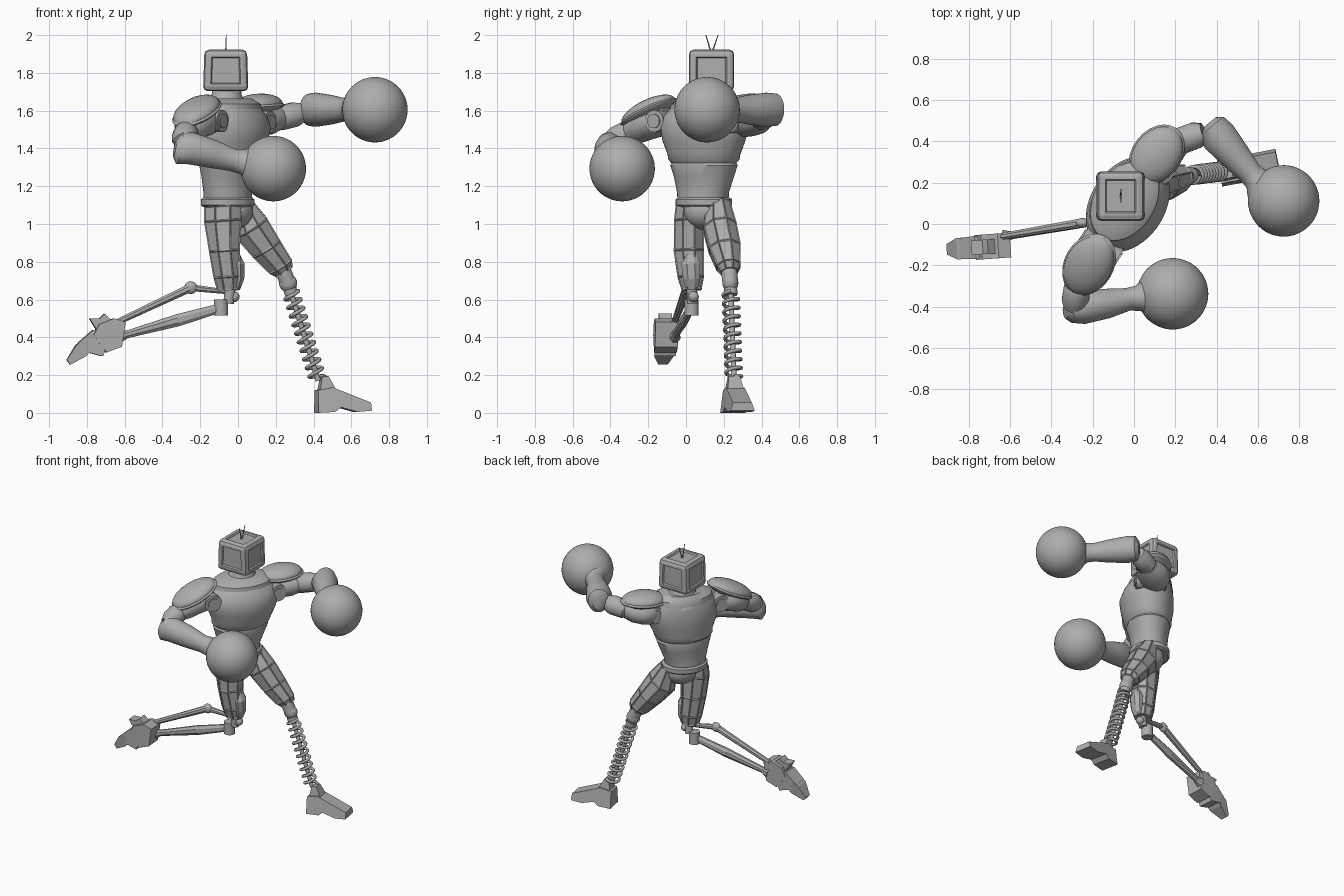
import bpy, bmesh, math
from mathutils import Vector, Matrix

if "Cube" in bpy.data.objects:
    bpy.data.objects.remove(bpy.data.objects["Cube"], do_unlink=True)

grey = bpy.data.materials.new("plain grey")
grey.use_nodes = True
grey.diffuse_color = (.42, .42, .42, 1)
grey.node_tree.nodes["Principled BSDF"].inputs["Base Color"].default_value = grey.diffuse_color

X, Y, Z = Vector((1, 0, 0)), Vector((0, 1, 0)), Vector((0, 0, 1))
YAW = math.radians(-33)
SHOULDER = Vector((-math.sin(YAW), math.cos(YAW), 0))   # toward the left shoulder
FORWARD = Vector((math.cos(YAW), math.sin(YAW), 0))
smooth_parts = []


def finish(bm, name, smooth=True):
    bmesh.ops.recalc_face_normals(bm, faces=bm.faces)
    mesh = bpy.data.meshes.new(name)
    bm.to_mesh(mesh)
    bm.free()
    obj = bpy.data.objects.new(name, mesh)
    bpy.context.collection.objects.link(obj)
    mesh.materials.append(grey)
    if smooth:
        smooth_parts.append(obj)
    return obj


def loft(name, sections, ref=Z, n=24, smooth=True, panel=0, axis=None):
    """Rings (x, y, z, radius along ref, radius across) joined into a closed body."""
    bm = bmesh.new()
    d = axis or (Vector(sections[-1][:3]) - Vector(sections[0][:3])).normalized()
    u = (ref - d * ref.dot(d)).normalized()
    v = d.cross(u)
    rings = []
    for s in sections:
        c, ru, rv = Vector(s[:3]), s[3], s[-1]
        k = 1 / math.cos(math.pi / n)
        angles = [(i + .5) * math.tau / n for i in range(n)]
        rings.append([bm.verts.new(c + u * ru * k * math.cos(a) + v * rv * k * math.sin(a))
                      for a in angles])
    sides = []
    for a, b in zip(rings, rings[1:]):
        for i in range(n):
            j = (i + 1) % n
            sides.append(bm.faces.new((a[i], a[j], b[j], b[i])))
    bm.faces.new(rings[0])
    bm.faces.new(rings[-1])
    bmesh.ops.recalc_face_normals(bm, faces=bm.faces)
    if panel:
        bmesh.ops.inset_individual(bm, faces=sides, thickness=panel, depth=-panel / 2)
    return finish(bm, name, smooth)


def rod(name, a, b, r, r2=None, n=16, smooth=True):
    ref = X if abs((Vector(b) - Vector(a)).normalized().x) < .7 else Y
    return loft(name, [(*a, r), (*b, r2 or r)], ref, n, smooth)


def ball(name, centre, scale, u=32, v=20, frame=None):
    bm = bmesh.new()
    bmesh.ops.create_uvsphere(bm, u_segments=u, v_segments=v, radius=1)
    size = Matrix.Diagonal((*scale, 1))
    bm.transform(Matrix.Translation(centre) @ (frame or Matrix()) @ size)
    return finish(bm, name)


def prism(name, outline, width, origin=(0, 0, 0), yaw=0):
    """Side outline in x and z, with a half width given by a rule."""
    bm = bmesh.new()
    rows = [[bm.verts.new((x, s * width(x, z), z)) for x, z in outline] for s in (-1, 1)]
    for row in rows:
        bm.faces.new(row)
    for i in range(len(outline)):
        j = (i + 1) % len(outline)
        bm.faces.new((rows[0][i], rows[0][j], rows[1][j], rows[1][i]))
    bm.transform(Matrix.Translation(origin) @ Matrix.Rotation(yaw, 4, "Z"))
    return finish(bm, name, False)


# Head: bevelled box with sunk panels and two antennae
bm = bmesh.new()
bmesh.ops.create_cube(bm, size=1)
bm.transform(Matrix.Translation((-.065, .135, 1.813)) @ Matrix.Diagonal((.24, .24, .22, 1)))
for vert in bm.verts:
    if vert.co.z > 1.8:
        vert.co.x = -.065 + (vert.co.x + .065) * .94
bmesh.ops.bevel(bm, geom=bm.edges[:], offset=.025, segments=2, profile=.5, affect="EDGES")
large = [f for f in bm.faces if f.calc_area() > .02]
bmesh.ops.inset_individual(bm, faces=large, thickness=.02, depth=0)
bmesh.ops.inset_individual(bm, faces=large, thickness=.008, depth=-.01)
finish(bm, "head", False)
for side, tip in (("right", .105), ("left", .17)):
    rod(side + "_antenna", (-.065, .135, 1.9), (-.062, tip, 2), .004, .002, 6)

# Torso: neck, collar, chest, belly and belt
loft("neck", [(-.06, .13, 1.58, .15, .13), (-.06, .13, 1.64, .11, .1),
              (-.06, .13, 1.68, .08), (-.06, .13, 1.73, .075)], SHOULDER, 32)
loft("chest", [(-.045, .095, 1.32, .18, .14), (-.045, .095, 1.34, .2, .155),
               (-.04, .095, 1.37, .205, .16), (-.035, .095, 1.44, .235, .175),
               (-.03, .095, 1.51, .25, .18), (-.035, .1, 1.57, .24, .165),
               (-.045, .11, 1.62, .2, .14), (-.05, .12, 1.655, .15, .115)],
     SHOULDER, 48, axis=Z)
collar = loft("collar", [(-.045, .11, 1.6, .215, .15), (-.045, .11, 1.635, .205, .145),
                         (-.05, .12, 1.665, .145, .11)], SHOULDER, 48, axis=Z)
loft("belly", [(-.055, .09, 1.1, .135, .125), (-.055, .09, 1.17, .145, .12),
               (-.05, .095, 1.25, .17, .13), (-.045, .095, 1.31, .19, .145),
               (-.045, .095, 1.33, .18, .14)], SHOULDER, 40, axis=Z)
loft("belt", [(-.055, .095, 1.09, .14, .125), (-.055, .095, 1.1, .155, .135),
              (-.055, .095, 1.13, .155, .135), (-.055, .095, 1.14, .14, .125)],
     SHOULDER, 40, axis=Z)
ball("pelvis", (-.03, .1, 1.07), (.11, .12, .1))

# Shoulder axles running front to back
for side, c in (("right", Vector((-.165, -.115, 1.545))), ("left", Vector((.09, .28, 1.54)))):
    rod(side + "_shoulder_axle", c - FORWARD * .1, c + FORWARD * .1, .058, n=24)
    rod(side + "_axle_cap", c - FORWARD * .108, c + FORWARD * .108, .038, n=24)

# Shoulder pads: flattened shells following the upper arms
for side, c, out, half in (("right", (-.22, -.2, 1.6), (-.45, -.78, -.42), .165),
                           ("left", (.11, .335, 1.635), (.6, .79, .05), .15)):
    out = Vector(out).normalized()
    across = Z.cross(out).normalized()
    frame = Matrix((out, across, out.cross(across))).transposed().to_4x4()
    ball(side + "_shoulder_pad", c, (half, .112, .055), 24, 12, frame)
    ball(side + "_pad_rim", Vector(c) - frame.col[2].xyz * .01, (half + .01, .12, .03), 24, 12, frame)

# Arms: bulging upper arm, sleeve, elbow, forearm and round glove
loft("right_upper_arm", [(-.14, -.09, 1.56, .06), (-.18, -.13, 1.55, .085, .095),
                         (-.225, -.19, 1.535, .085, .108), (-.255, -.25, 1.51, .08, .095),
                         (-.27, -.29, 1.49, .065, .07)])
loft("right_sleeve", [(-.27, -.28, 1.49, .055), (-.275, -.31, 1.48, .065),
                      (-.285, -.37, 1.45, .065), (-.29, -.41, 1.43, .05)], n=12)
loft("right_forearm", [(-.335, -.43, 1.4, .045, .03), (-.31, -.42, 1.4, .085, .06),
                       (-.25, -.405, 1.4, .085, .08), (-.13, -.385, 1.37, .075, .072),
                       (-.03, -.365, 1.34, .06, .055), (.02, -.36, 1.33, .065, .062),
                       (.06, -.355, 1.32, .09, .09)], n=32)
loft("left_upper_arm", [(.03, .27, 1.54, .06), (.065, .3, 1.545, .085, .1),
                        (.11, .34, 1.55, .085, .11), (.17, .375, 1.555, .08, .095),
                        (.22, .4, 1.56, .06, .065)])
loft("left_sleeve", [(.2, .39, 1.555, .05), (.22, .4, 1.56, .065),
                     (.3, .43, 1.58, .065), (.34, .44, 1.59, .05)], n=12)
loft("left_forearm", [(.37, .495, 1.6, .05, .035), (.38, .475, 1.605, .085, .07),
                      (.41, .425, 1.605, .09, .088), (.49, .33, 1.605, .078, .075),
                      (.56, .25, 1.605, .062, .058), (.595, .215, 1.605, .066, .064),
                      (.62, .19, 1.605, .09, .09)], n=32)
for side, c in (("right", (.187, -.338, 1.293)), ("left", (.725, .112, 1.605))):
    ball(side + "_glove", c, (.173, .173, .173), 48, 32)

# Thighs: faceted bodies with sunk panels
loft("right_thigh", [(-.08, .02, 1.1, .1, .075), (-.08, .015, 1.02, .1, .078),
                     (-.072, .015, .86, .082, .08), (-.055, .025, .72, .075, .07),
                     (-.05, .03, .65, .06, .052)], X, 8, False, .008)
loft("right_kneecap", [(-.01, .025, .84, .02, .03), (0, .025, .79, .035, .05),
                       (0, .03, .71, .033, .045), (-.01, .03, .65, .02, .03)], X, 8, False)
loft("left_thigh", [(.02, .17, 1.1, .065, .06), (.07, .18, .98, .088, .098),
                    (.15, .205, .87, .085, .085), (.225, .225, .775, .064, .07),
                    (.245, .23, .745, .045, .05)], Y, 8, False, .008)

# Right lower leg: knee hinge, main strut, folded piston rods
rod("right_knee_hinge", (-.09, .03, .515), (-.09, .03, .6), .037)
ball("right_knee_ball", (-.02, .04, .615), (.028, .028, .028), 16, 12)
rod("right_knee_pin", (-.04, .03, .67), (-.05, .035, .58), .028)
loft("right_shin", [(-.07, .03, .56, .028, .016), (-.13, .02, .545, .025, .018),
                    (-.32, -.01, .49, .032, .02), (-.59, -.055, .415, .02, .018),
                    (-.63, -.06, .405, .035, .03)], Z, 8, False)
piston = Vector((-.25, .005, .663))
ball("piston_joint", piston, (.034, .024, .034), 16, 12)
rod("upper_piston_rod", (-.05, .035, .64), piston, .012, .018, 8)
rod("lower_piston_rod", piston, (-.64, -.06, .48), .022, .016, 8)

# Right foot: ankle block, heel fin and overlapping toe plates
trail = (0, -.06, 0)
turn = math.radians(4)
prism("right_ankle", [(-.6, .48), (-.62, .35), (-.7, .32), (-.77, .41), (-.74, .47), (-.66, .5)],
      lambda x, z: .06, trail, turn)
prism("right_heel_fin", [(-.66, .48), (-.71, .525), (-.735, .5), (-.79, .5), (-.74, .42)],
      lambda x, z: .035, trail, turn)
prism("right_instep", [(-.67, .43), (-.72, .3), (-.82, .325), (-.85, .37), (-.77, .44)],
      lambda x, z: .056 if x > -.8 else .05, trail, turn)
prism("right_toe", [(-.79, .4), (-.78, .33), (-.81, .3), (-.89, .255), (-.91, .28), (-.86, .36)],
      lambda x, z: .025 if x < -.88 else .052, trail, turn)

# Left lower leg: knee ball, central rod and coil spring
knee, ankle = Vector((.265, .235, .687)), Vector((.425, .255, .17))
ball("left_knee_ball", knee, (.048, .042, .048), 20, 14)
rod("left_knee_bracket", (.24, .228, .75), knee, .042)
rod("left_leg_rod", knee, ankle, .014)
rod("spring_cap", knee.lerp(ankle, .06), knee.lerp(ankle, .12), .035)
axis = (ankle - knee).normalized()
side = axis.cross(Y).normalized()
across = axis.cross(side)
curve = bpy.data.curves.new("spring", "CURVE")
curve.dimensions = "3D"
curve.bevel_depth = .01
curve.bevel_resolution = 2
turns, steps = 10, 18
spline = curve.splines.new("POLY")
spline.points.add(turns * steps)
for i, point in enumerate(spline.points):
    t = i / (turns * steps)
    a = math.tau * i / steps
    spot = knee.lerp(ankle, .1 + .88 * t) + (side * math.cos(a) + across * math.sin(a)) * .04
    point.co = (*spot, 1)
curve.materials.append(grey)
bpy.context.collection.objects.link(bpy.data.objects.new("spring", curve))

# Left foot: wedge sole with raised ankle block
yaw = math.radians(11)
prism("left_foot", [(0, 0), (0, .12), (.08, .135), (.17, .1), (.285, .055), (.288, .012),
                    (.21, .005), (.12, .03), (.09, .005)],
      lambda x, z: .05 if z > .04 else .065, (.415, .245, 0), yaw)
prism("left_ankle", [(.01, .1), (.025, .19), (.06, .195), (.1, .12), (.09, .09)],
      lambda x, z: .03 if z > .15 else .045, (.415, .245, 0), yaw)

# Smooth shading on the rounded parts
bpy.ops.object.select_all(action="DESELECT")
for obj in smooth_parts:
    obj.select_set(True)
bpy.context.view_layer.objects.active = smooth_parts[0]
bpy.ops.object.shade_smooth_by_angle(angle=math.radians(35))
